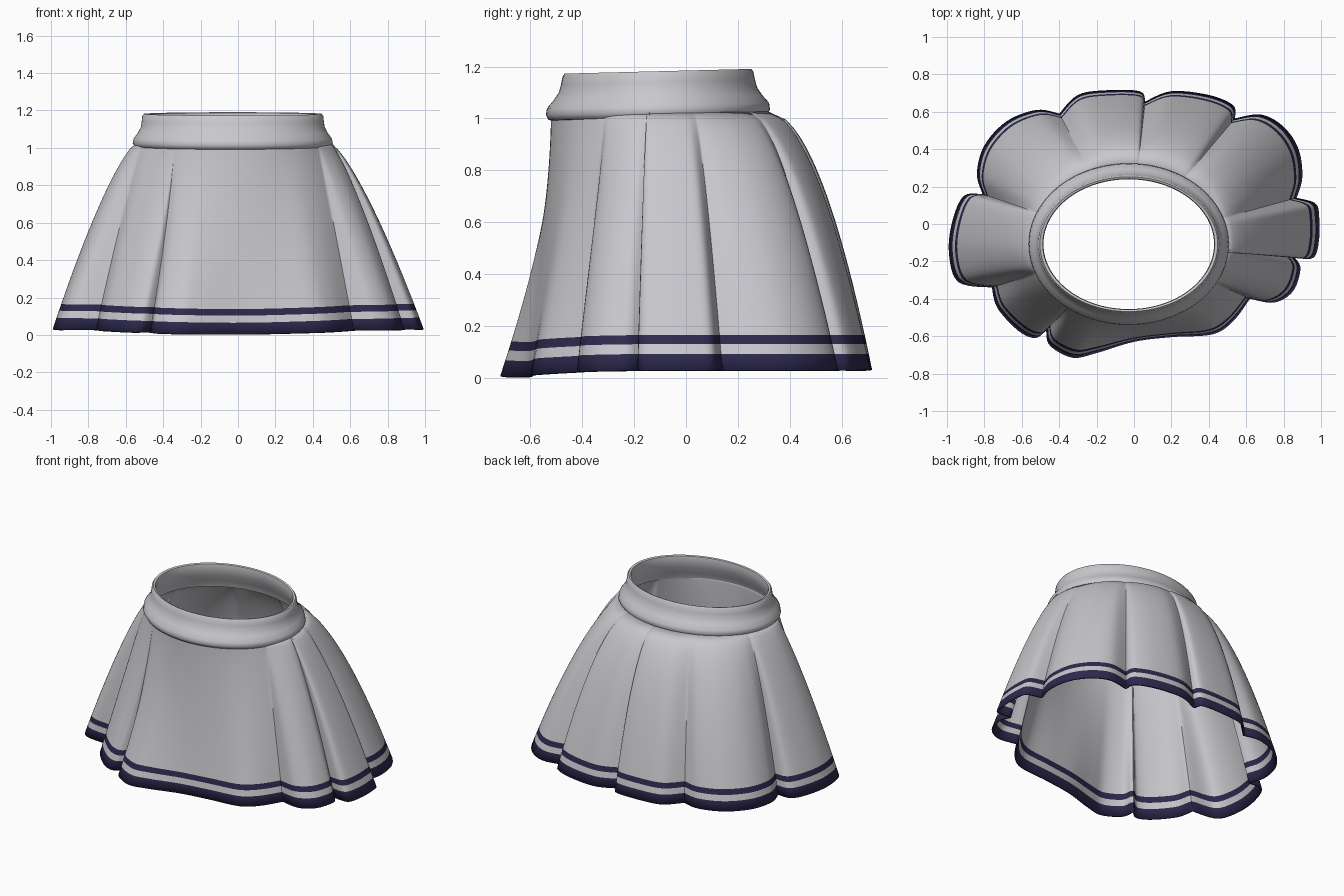
import bpy, bmesh, math
from mathutils import Vector

if "Cube" in bpy.data.objects:
    bpy.data.objects.remove(bpy.data.objects["Cube"])


def material(name, rgb):
    m = bpy.data.materials.new(name)
    m.diffuse_color = (*rgb, 1)
    m.use_nodes = True
    m.node_tree.nodes["Principled BSDF"].inputs["Base Color"].default_value = m.diffuse_color
    return m


cloth = material("pale grey cloth", (0.58, 0.58, 0.61))
navy = material("navy trim", (0.026, 0.022, 0.075))

# Hem outline: one short curve per pleat, each starting in a crease
PLEATS = [
    [(.86, -.18), (.96, -.18), (.99, -.08), (.99, .04), (.97, .11)],
    [(.87, .14), (.90, .25), (.88, .40), (.80, .52), (.68, .585)],
    [(.54, .565), (.53, .635), (.40, .69), (.20, .71)],
    [(.06, .655), (.03, .71), (-.15, .715), (-.30, .69)],
    [(-.40, .59), (-.52, .61), (-.68, .55), (-.80, .42), (-.84, .27)],
    [(-.81, .16), (-.91, .15), (-.97, .02), (-.99, -.15), (-.94, -.31)],
    [(-.76, -.34), (-.73, -.45), (-.62, -.57), (-.53, -.61)],
    [(-.47, -.57), (-.45, -.65), (-.33, -.715), (-.20, -.69), (0, -.63),
     (.20, -.605), (.42, -.59), (.53, -.52)],
    [(.62, -.40), (.75, -.42), (.85, -.36), (.89, -.24)],
]


def spline(pts, steps):
    """Smooth curve through points; the last point is left out."""
    p = [pts[0]] + pts + [pts[-1]]
    out = []
    for a, b, c, d in zip(p, p[1:], p[2:], p[3:]):
        for i in range(steps):
            t = i / steps
            out.append(0.5 * (2 * b + (c - a) * t + (2 * a - 5 * b + 4 * c - d) * t * t
                              + (3 * b - a - 3 * c + d) * t ** 3))
    return out


def loft(name, rings, materials, row_mat=lambda r: 0):
    """Join closed rings of points into a surface."""
    bm = bmesh.new()
    rows = [[bm.verts.new(p) for p in ring] for ring in rings]
    n = len(rows[0])
    for r, (lo, hi) in enumerate(zip(rows, rows[1:])):
        for i in range(n):
            j = (i + 1) % n
            f = bm.faces.new((lo[i], lo[j], hi[j], hi[i]))
            f.material_index = row_mat(r)
    mesh = bpy.data.meshes.new(name)
    bm.to_mesh(mesh)
    bm.free()
    for m in materials:
        mesh.materials.append(m)
    ob = bpy.data.objects.new(name, mesh)
    bpy.context.collection.objects.link(ob)
    bpy.context.view_layer.objects.active = ob
    ob.select_set(True)
    bpy.ops.object.shade_smooth_by_angle(angle=math.radians(50))
    ob.select_set(False)
    return ob


# Pleated skirt
hem = []
for k, pleat in enumerate(PLEATS):
    nxt = PLEATS[(k + 1) % len(PLEATS)][0]
    hem += spline([Vector(p) for p in pleat + [nxt]], 6)

TOP, CX, CY, RX, RY = 1.03, -0.025, -0.105, 0.515, 0.415


def skirt_point(h, u=None, above=0):
    """Point over hem point h: a height above the hem, or a fraction u to the top."""
    s = math.atan2((h.y - CY) / RY, (h.x - CX) / RX)
    sn = math.sin(s)
    front = max(0, -sn) ** 2
    z0 = 0.03 - 0.027 * front
    z = z0 + above if u is None else z0 + 0.135 + (TOP - z0 - 0.135) * u
    drop = min(1.0, max(0.0, (TOP - z) / (TOP - z0)))
    # the back swells out early, the front hangs straight
    power = 0.74 + (0.9 * front if sn < 0 else -0.24 * sn * sn)
    t = drop ** power
    return (CX + RX * math.cos(s) * (1 - t) + (h.x - CX) * t,
            CY + RY * sn * (1 - t) + (h.y - CY) * t, z)


stripe_rows = [0, 0.062, 0.10, 0.135]
rings = [[skirt_point(h, above=a) for h in hem] for a in stripe_rows]
rings += [[skirt_point(h, u=i / 24) for h in hem] for i in range(1, 25)]
skirt = loft("pleated_skirt", rings, [cloth, navy], lambda r: 1 if r in (0, 2) else 0)
thick = skirt.modifiers.new("cloth thickness", 'SOLIDIFY')
thick.thickness = 0.012
thick.offset = -1

# Waistband: outer lip, concave band, rolled top edge, inner lining
PROFILE = [(.505, .405, 1.0), (.522, .422, 1.005), (.535, .432, 1.025), (.53, .428, 1.05),
           (.508, .402, 1.08), (.492, .382, 1.11), (.487, .374, 1.14), (.484, .368, 1.17),
           (.475, .36, 1.182), (.46, .35, 1.178), (.456, .347, 1.15), (.465, .36, 1.10),
           (.485, .385, 1.05), (.503, .403, 1.01), (.505, .405, 1.0)]
band = []
for rx, ry, z in PROFILE:
    ring = []
    for i in range(96):
        a = math.tau * i / 96
        y = -0.108 + ry * math.sin(a)
        ring.append((-0.028 + rx * math.cos(a), y, z + 0.025 * (y + 0.1)))
    band.append(ring)
loft("waistband", band, [cloth])
